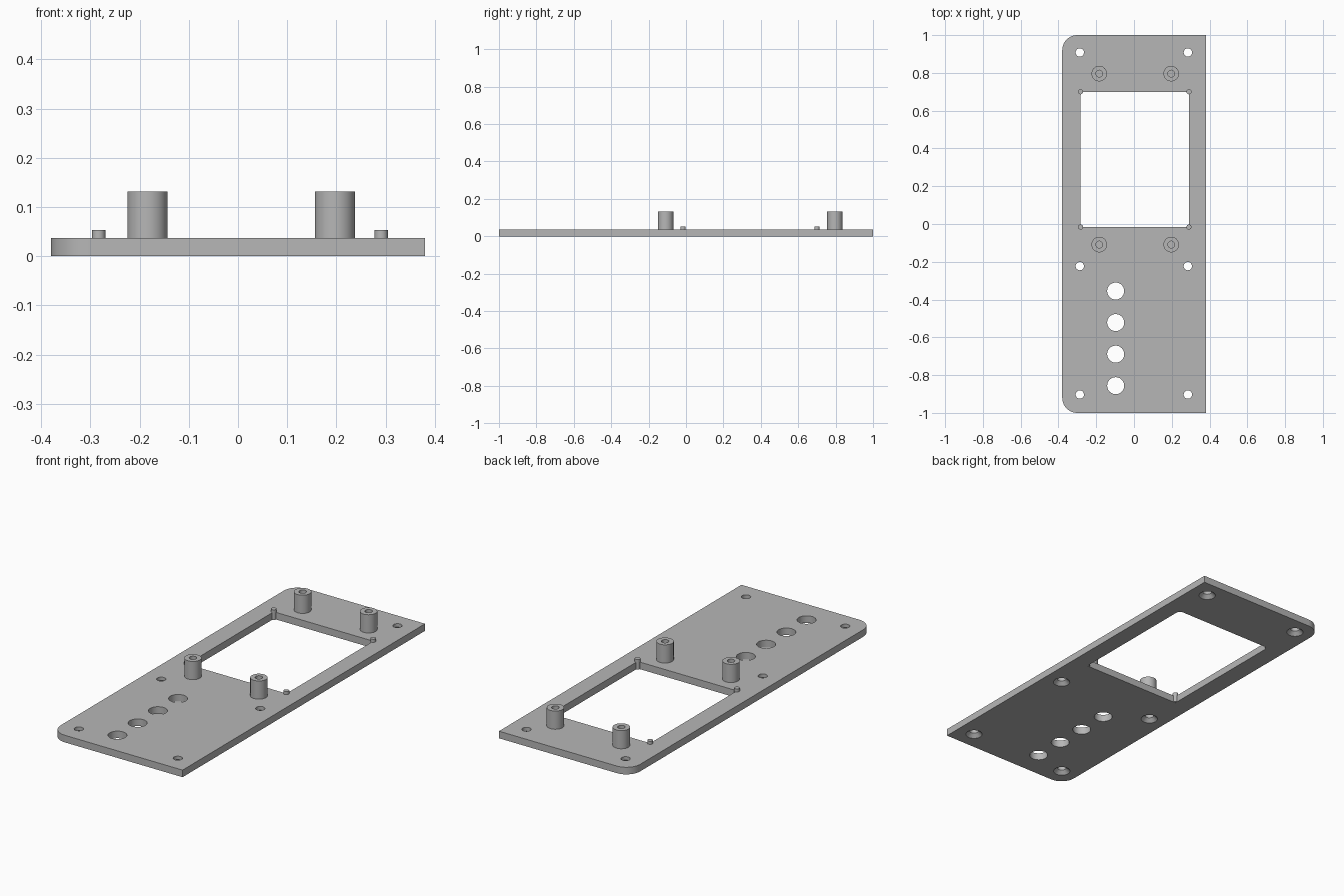
import bpy, bmesh, math

cube = bpy.data.objects.get("Cube")
if cube:
    bpy.data.objects.remove(cube, do_unlink=True)

grey = bpy.data.materials.new("plain_grey")
grey.use_nodes = True
colour = (0.47, 0.47, 0.47, 1)
grey.diffuse_color = colour
grey.node_tree.nodes["Principled BSDF"].inputs["Base Color"].default_value = colour

T = 0.037            # plate thickness
HALF_W, HALF_L = 0.38, 1.0
CORNER = 0.08        # rounding on the right-hand corners
WIN_X, WIN_Y = (-0.283, 0.291), (-0.016, 0.70)


def make(name, bm):
    bmesh.ops.recalc_face_normals(bm, faces=bm.faces)
    mesh = bpy.data.meshes.new(name)
    bm.to_mesh(mesh)
    bm.free()
    mesh.materials.append(grey)
    obj = bpy.data.objects.new(name, mesh)
    bpy.context.collection.objects.link(obj)
    return obj


def prism(name, outline, z0, z1):
    """Extrude a flat outline between two heights."""
    bm = bmesh.new()
    face = bm.faces.new([bm.verts.new((x, y, z0)) for x, y in outline])
    ext = bmesh.ops.extrude_face_region(bm, geom=[face])
    for v in ext["geom"]:
        if isinstance(v, bmesh.types.BMVert):
            v.co.z = z1
    return make(name, bm)


def lathe(name, profile, x, y, steps=40):
    """Turn a radius/height profile around an upright axis."""
    bm = bmesh.new()
    verts = [bm.verts.new((r, 0, z)) for r, z in profile]
    edges = [bm.edges.new(pair) for pair in zip(verts, verts[1:])]
    bmesh.ops.spin(bm, geom=verts + edges, axis=(0, 0, 1), cent=(0, 0, 0),
                   angle=math.tau, steps=steps, use_duplicate=False)
    bmesh.ops.remove_doubles(bm, verts=bm.verts, dist=1e-5)
    bmesh.ops.translate(bm, verts=bm.verts, vec=(x, y, 0))
    return make(name, bm)


def smooth(obj):
    bpy.ops.object.select_all(action="DESELECT")
    obj.select_set(True)
    bpy.context.view_layer.objects.active = obj
    bpy.ops.object.shade_smooth_by_angle(angle=math.radians(30))


# Plate outline: two square corners, two rounded ones
outline = [(HALF_W, -HALF_L), (HALF_W, HALF_L)]
for cy, start in ((HALF_L - CORNER, 90), (CORNER - HALF_L, 180)):
    for i in range(13):
        a = math.radians(start + 90 * i / 12)
        outline.append((CORNER - HALF_W + CORNER * math.cos(a), cy + CORNER * math.sin(a)))
plate = prism("plate", outline, 0, T)

# Window, button holes and countersunk screw holes
cutters = [prism("window_cutter", [(WIN_X[0], WIN_Y[0]), (WIN_X[1], WIN_Y[0]),
                                   (WIN_X[1], WIN_Y[1]), (WIN_X[0], WIN_Y[1])], -0.1, 0.1)]
for i in range(4):
    cutters.append(lathe("button_cutter", [(0, -0.1), (0.045, -0.1), (0.045, 0.1), (0, 0.1)],
                         -0.097, -0.355 - 0.167 * i))
sink = [(0, -0.01), (0.051, -0.01), (0.022, 0.019), (0.022, 0.1), (0, 0.1)]
for x in (-0.287, 0.285):
    for y in (0.908, -0.223, -0.903):
        cutters.append(lathe("screw_cutter", sink, x, y))

for c in cutters:
    mod = plate.modifiers.new("cut", "BOOLEAN")
    mod.operation, mod.solver, mod.object = "DIFFERENCE", "EXACT", c
bpy.context.view_layer.update()
cut = bpy.data.meshes.new_from_object(plate.evaluated_get(bpy.context.evaluated_depsgraph_get()))
plate.modifiers.clear()
plate.data = cut
for c in cutters:
    bpy.data.objects.remove(c, do_unlink=True)
smooth(plate)

# Hollow standoffs on both sides of the window
post = [(0, T - 0.01), (0.041, T - 0.01), (0.041, 0.132), (0.018, 0.132),
        (0.018, T + 0.001), (0, T + 0.001)]
for sx, x in (("right", -0.184), ("left", 0.197)):
    for sy, y in (("front", -0.109), ("back", 0.796)):
        smooth(lathe(f"standoff_{sy}_{sx}", post, x, y))

# Small locating pins at the window corners
pin = [(0, 0.0005), (0.0135, 0.0005), (0.0135, 0.053), (0, 0.053)]
for sx, x in zip(("right", "left"), WIN_X):
    for sy, y in zip(("front", "back"), WIN_Y):
        smooth(lathe(f"pin_{sy}_{sx}", pin, x, y, 24))
